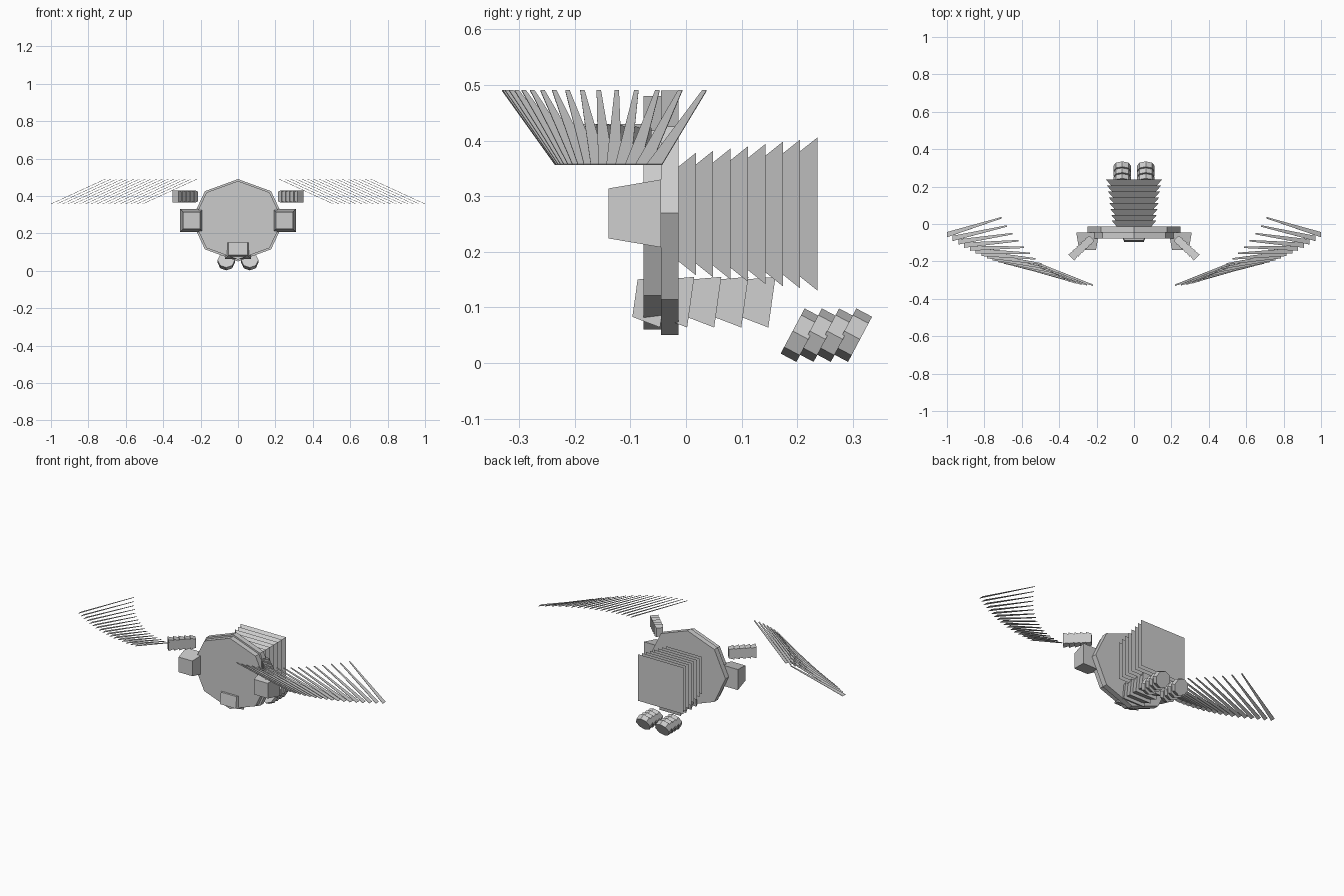
import bpy, bmesh, math
from mathutils import Matrix, Vector

cube = bpy.data.objects.get("Cube")
if cube:
    bpy.data.objects.remove(cube, do_unlink=True)

grey = bpy.data.materials.new("plain grey")
grey.use_nodes = True
GREY = (0.6, 0.6, 0.6, 1)
grey.diffuse_color = GREY
grey.node_tree.nodes["Principled BSDF"].inputs["Base Color"].default_value = GREY


def finish(name, bm):
    bmesh.ops.recalc_face_normals(bm, faces=bm.faces)
    mesh = bpy.data.meshes.new(name)
    bm.to_mesh(mesh)
    bm.free()
    mesh.materials.append(grey)
    obj = bpy.data.objects.new(name, mesh)
    bpy.context.collection.objects.link(obj)
    return obj


def add_block(bm, centre, front, back, length, sides=4, wide=1.0, pitch=0.0, yaw=0.0):
    """Tapered prism along +y; front and back are half heights, wide stretches x."""
    k = math.sqrt(2) if sides == 4 else 1
    turn = Matrix.Rotation(math.pi / 4 if sides == 4 else 0, 4, 'Z')
    mat = (Matrix.Translation(centre) @ Matrix.Rotation(yaw, 4, 'Z')
           @ Matrix.Rotation(math.radians(pitch - 90), 4, 'X')
           @ Matrix.Diagonal((wide, 1, 1, 1)) @ turn)
    bmesh.ops.create_cone(bm, cap_ends=True, segments=sides, radius1=front * k,
                          radius2=back * k, depth=length, matrix=mat)


# Body: two stacked eight-sided discs
for name, y, r in (("body_front_disc", -0.061, 0.21), ("body_back_disc", -0.0295, 0.22)):
    bm = bmesh.new()
    add_block(bm, (0, y, 0.27), r, r, 0.0315, sides=8, wide=1.136)
    finish(name, bm)

# Back: eight flared square segments that grow to the rear
bm = bmesh.new()
for i in range(8):
    grow = 0.004 * i
    add_block(bm, (0, 0.002 + 0.0313 * i, 0.268), 0.085 + grow, 0.11 + grow, 0.0313, wide=1.08)
finish("back_segments", bm)

# Underside: five tilted flared plates
bm = bmesh.new()
for i in range(5):
    add_block(bm, (0, -0.066 + 0.0487 * i, 0.113), 0.034, 0.046, 0.052, wide=1.53, pitch=-8)
finish("belly_segments", bm)

for side, s in (("left", 1), ("right", -1)):
    # Tapered block at each side of the body
    bm = bmesh.new()
    add_block(bm, (s * 0.248, -0.092, 0.269), 0.045, 0.061, 0.094)
    finish(side + "_side_block", bm)

    # Foot: four tilted eight-sided discs
    bm = bmesh.new()
    for i in range(4):
        add_block(bm, (s * 0.063, 0.206 + 0.031 * i, 0.05), 0.046, 0.046, 0.032, sides=8, pitch=-28)
    finish(side + "_foot", bm)

    # Shoulder: short tapered segments running outward and forward
    bm = bmesh.new()
    heading = Vector((s * 0.73, -0.69, 0))
    yaw = math.atan2(-heading.x, heading.y)
    for i in range(5):
        centre = Vector((s * 0.225, -0.075, 0.397)) + heading * (0.016 + 0.03 * i)
        add_block(bm, centre, 0.026, 0.033, 0.03, wide=0.7, yaw=yaw)
    finish(side + "_shoulder", bm)

    # Wing: fan of thin feathers, edge-on to the front
    bm = bmesh.new()
    count = 17
    for i in range(count):
        t = i / (count - 1)
        root = Vector((s * (0.51 + 0.49 * t), -0.222 + 0.165 * t * t, 0.357))
        tip = Vector((s * (0.22 + 0.49 * t), -0.327 + 0.36 * t * t, 0.49))
        run = tip - root
        thick = Vector((-run.z, 0, run.x)).normalized() * 0.001
        rings = []
        for point, half in ((root, 0.014), (tip, 0.004)):
            rings.append([bm.verts.new(point + Vector((0, a * half, 0)) + thick * b)
                          for a, b in ((-1, -1), (1, -1), (1, 1), (-1, 1))])
        for ring in rings:
            bm.faces.new(ring)
        for j in range(4):
            k = (j + 1) % 4
            bm.faces.new((rings[0][j], rings[0][k], rings[1][k], rings[1][j]))
    finish(side + "_wing_feathers", bm)
